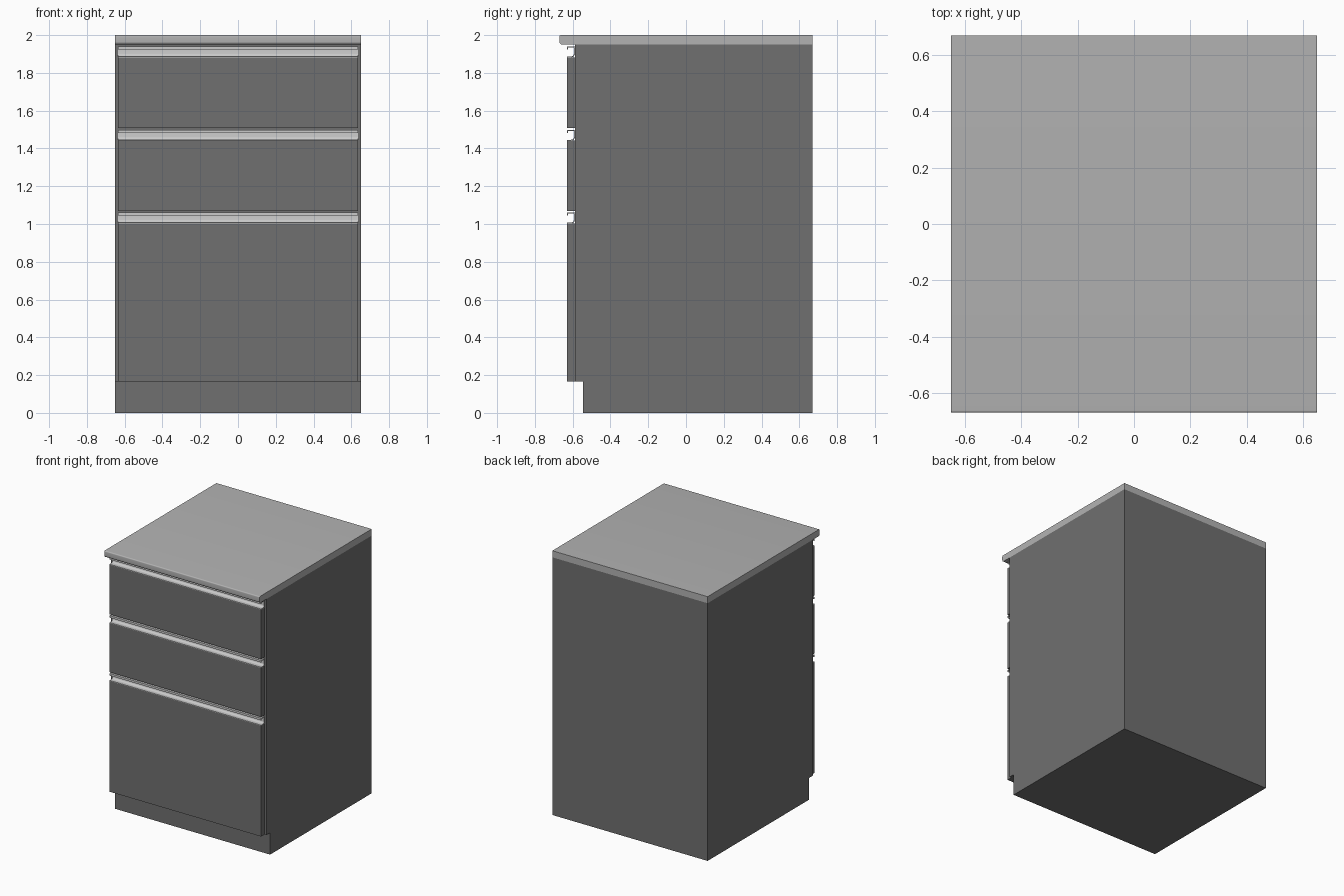
import bpy, bmesh, math

if "Cube" in bpy.data.objects:
    bpy.data.objects.remove(bpy.data.objects["Cube"])


def material(name, value):
    m = bpy.data.materials.new(name)
    m.diffuse_color = (value, value, value, 1)
    m.use_nodes = True
    m.node_tree.nodes["Principled BSDF"].inputs["Base Color"].default_value = m.diffuse_color
    return m


dark = material("dark_grey", 0.16)
light = material("light_grey", 0.45)
metal = material("metal_grey", 0.6)


def arc(cy, cz, r, a0, a1, n=6):
    """Points of an arc in the y-z plane, angles in degrees."""
    angles = [math.radians(a0 + (a1 - a0) * i / n) for i in range(n + 1)]
    return [(cy + r * math.cos(a), cz + r * math.sin(a)) for a in angles]


def extrude(name, profile, half_width, mat, smooth=False):
    """Extrude a closed y-z profile along x, centred on x = 0."""
    bm = bmesh.new()
    face = bm.faces.new([bm.verts.new((-half_width, y, z)) for y, z in profile])
    out = bmesh.ops.extrude_face_region(bm, geom=[face])
    verts = [v for v in out["geom"] if isinstance(v, bmesh.types.BMVert)]
    bmesh.ops.translate(bm, vec=(2 * half_width, 0, 0), verts=verts)
    bmesh.ops.recalc_face_normals(bm, faces=bm.faces)
    mesh = bpy.data.meshes.new(name)
    bm.to_mesh(mesh)
    bm.free()
    obj = bpy.data.objects.new(name, mesh)
    bpy.context.collection.objects.link(obj)
    mesh.materials.append(mat)
    if smooth:
        bpy.ops.object.select_all(action='DESELECT')
        obj.select_set(True)
        bpy.context.view_layer.objects.active = obj
        bpy.ops.object.shade_smooth_by_angle(angle=math.radians(35))
    return obj


# Cabinet body with recessed toe kick
extrude("cabinet_body", [(-0.545, 0), (0.67, 0), (0.67, 1.95), (-0.588, 1.95),
                         (-0.588, 0.165), (-0.545, 0.165)], 0.65, dark)

# Countertop with rounded front edge
extrude("countertop", [(0.67, 1.95), (0.67, 2.0)]
        + arc(-0.662, 1.992, 0.008, 90, 180)
        + arc(-0.655, 1.965, 0.015, 180, 270), 0.65, light, True)

# Drawer fronts, each with a channel pull along its top edge
FRONT, BACK, WALL, RADIUS = -0.63, -0.588, 0.005, 0.015
for name, bottom, top in [("top_drawer", 1.508, 1.887),
                          ("middle_drawer", 1.07, 1.446),
                          ("bottom_drawer", 0.165, 1.008)]:
    extrude(name + "_front", [(FRONT, bottom), (BACK, bottom),
                              (BACK, top - WALL), (FRONT, top - WALL)], 0.635, dark)
    roof, lip = top + 0.052, top + 0.036
    inner = BACK - WALL
    cy, cz = inner - RADIUS, top + RADIUS
    profile = ([(FRONT, lip), (FRONT, roof), (BACK, roof)]
               + arc(cy, cz, RADIUS + WALL, 0, -90)
               + [(FRONT, top - WALL), (FRONT, top)]
               + arc(cy, cz, RADIUS, -90, 0)
               + [(inner, roof - WALL), (FRONT + WALL, roof - WALL), (FRONT + WALL, lip)])
    extrude(name + "_pull", profile, 0.635, metal, True)
